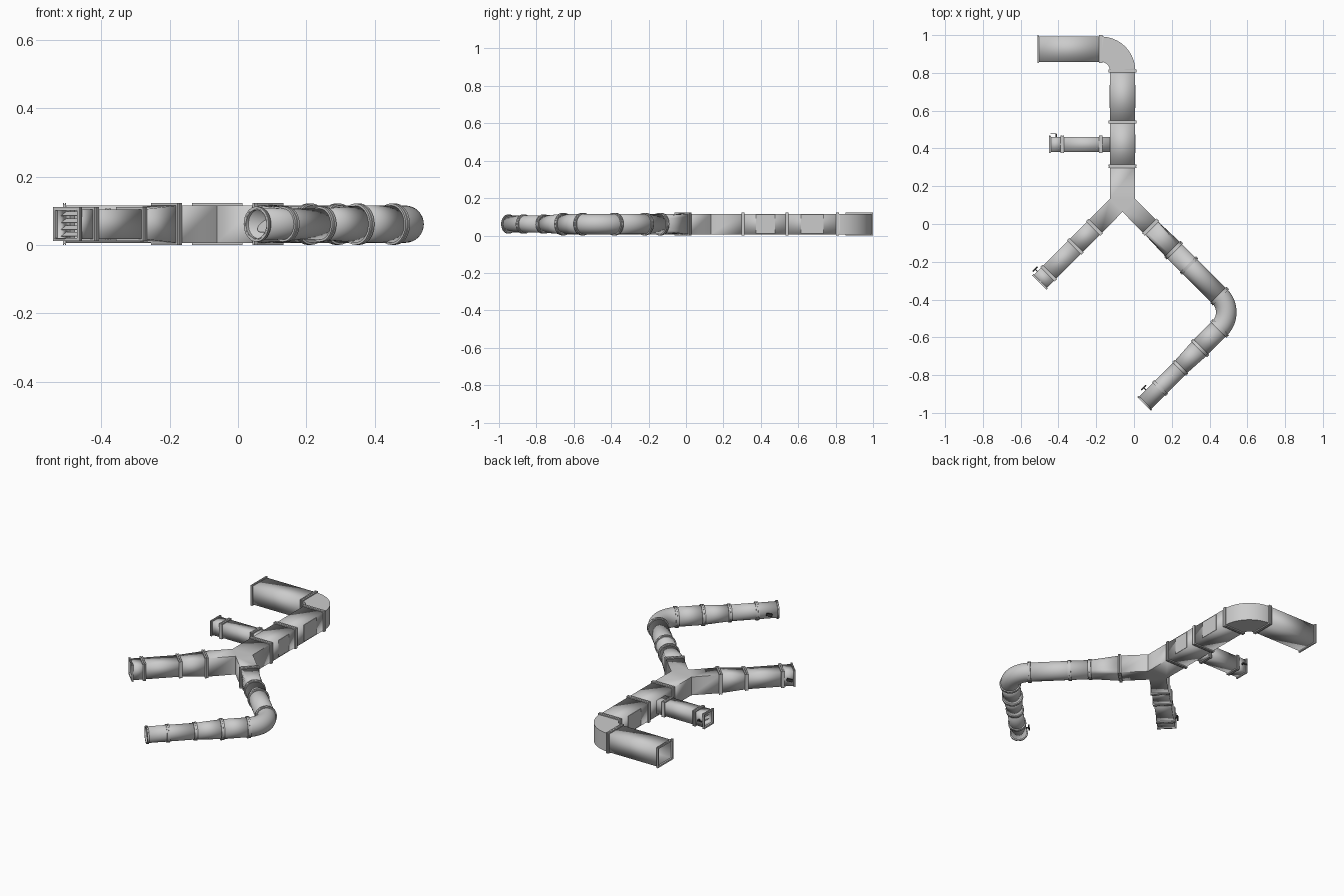
import bpy, bmesh
from math import cos, sin, pi, radians
from mathutils import Vector, Matrix

if "Cube" in bpy.data.objects:
    bpy.data.objects.remove(bpy.data.objects["Cube"])

Z = 0.061            # duct centre height
R2 = 0.5 ** 0.5
FL = 0.0075          # flange overhang
UP = Vector((0, 0, 1))


def V(x, y):
    return Vector((x, y, Z))


def section(pos, d, w, h, round_, n):
    """Cross-section ring: rectangle or ellipse perpendicular to d."""
    side = UP.cross(d).normalized()
    pts = []
    for i in range(n):
        a = pi / 4 + 2 * pi * i / n
        c, s = cos(a), sin(a)
        k = 1 if round_ else 1 / max(abs(c), abs(s))
        pts.append(pos + side * (c * k * w / 2) + UP * (s * k * h / 2))
    return pts


def loft(name, rings, closed=False, wall=0.0):
    bm = bmesh.new()
    vs = [[bm.verts.new(p) for p in r] for r in rings]
    m, n = len(vs), len(vs[0])
    for j in range(m if closed else m - 1):
        a, b = vs[j], vs[(j + 1) % m]
        for i in range(n):
            bm.faces.new((a[i], a[(i + 1) % n], b[(i + 1) % n], b[i]))
    return finish(name, bm, wall)


def finish(name, bm, wall=0.0):
    bmesh.ops.recalc_face_normals(bm, faces=bm.faces)
    me = bpy.data.meshes.new(name)
    bm.to_mesh(me)
    bm.free()
    ob = bpy.data.objects.new(name, me)
    bpy.context.collection.objects.link(ob)
    if wall:
        mod = ob.modifiers.new("wall", 'SOLIDIFY')
        mod.thickness = wall
        mod.offset = 0
    bpy.ops.object.select_all(action='DESELECT')
    ob.select_set(True)
    bpy.context.view_layer.objects.active = ob
    bpy.ops.object.shade_smooth_by_angle(angle=radians(30))
    return ob


def duct(name, p0, p1, s0, s1=None):
    """Straight duct or reducer; s = (width, height, is_round)."""
    s1 = s1 or s0
    d = (p1 - p0).normalized()
    n = 32 if s0[2] or s1[2] else 4
    loft(name, [section(p0, d, *s0, n), section(p1, d, *s1, n)], wall=0.003)


def flange(name, pos, d, s, t=0.009):
    n = 32 if s[2] else 4
    def ring(o, g):
        return section(pos + d * o, d, s[0] + g, s[1] + g, s[2], n)
    loft(name, [ring(-t, -.004), ring(-t, 2 * FL), ring(-.001, 2 * FL), ring(-.001, FL),
                ring(.001, FL), ring(.001, 2 * FL), ring(t, 2 * FL), ring(t, -.004)], True)


def elbow(name, c, radius, a0, a1, s, n, steps=20):
    rings = []
    for i in range(steps + 1):
        a = a0 + (a1 - a0) * i / steps
        o = Vector((cos(a), sin(a), 0))
        rings.append(section(c + o * radius, Vector((-sin(a), cos(a), 0)), *s, n))
    loft(name, rings, wall=0.003)


def box(name, pos, d, size, tilt=0.0, color=None):
    """Box with local x along d, y sideways, z up, tilted about its y axis."""
    side = UP.cross(d).normalized()
    m = Matrix((d, side, UP)).transposed().to_4x4()
    bm = bmesh.new()
    bmesh.ops.create_cube(bm, size=1, matrix=Matrix.Translation(pos) @ m
                          @ Matrix.Rotation(tilt, 4, 'Y') @ Matrix.Diagonal((*size, 1)))
    ob = finish(name, bm)
    if color:
        ob.data.materials.append(color)


dark = bpy.data.materials.new("dark")
dark.diffuse_color = (0.05, 0.05, 0.05, 1)
dark.use_nodes = True
dark.node_tree.nodes["Principled BSDF"].inputs["Base Color"].default_value = dark.diffuse_color

MAIN = (0.132, 0.108, False)
ARM = (0.095, 0.108, False)
FLAT = (0.095, 0.084, False)
SMALL = (0.077, 0.077, False)
PIPE = (0.106, 0.106, True)
THIN = (0.088, 0.088, True)
X, Y = Vector((1, 0, 0)), Vector((0, 1, 0))
SW, SE = Vector((-R2, -R2, 0)), Vector((R2, -R2, 0))
NW = -SE

# main rectangular run with elbow
duct("end_duct", V(-.51, .926), V(-.175, .926), MAIN)
elbow("main_elbow", V(-.175, .81), .115, 0, pi / 2, MAIN, 4)
duct("main_duct", V(-.061, .81), V(-.061, .54), MAIN)
duct("tee_duct", V(-.061, .54), V(-.061, .305), MAIN)
flange("end_flange", V(-.507, .926), X, MAIN, .005)
flange("elbow_flange", V(-.175, .926), X, MAIN)
for y in (.81, .54, .305):
    flange("main_flange", V(-.061, y), Y, MAIN)

# thin access panels on the main run
for x, y in ((-.127, .675), (.005, .675), (.005, .425)):
    box("access_panel", V(x, y), Y, (.12 if y > .5 else .1, .006, .1))

# small side branch
duct("side_branch", V(-.127, .422), V(-.38, .422), SMALL)
duct("side_damper", V(-.38, .422), V(-.448, .422), SMALL)
flange("branch_flange", V(-.175, .422), X, SMALL)
flange("branch_flange", V(-.38, .422), X, SMALL)
flange("branch_flange", V(-.444, .422), X, SMALL, .005)

# Y splitter
s1 = .163 / 1
left0, right0 = V(-.0935, .0985), V(-.0275, .0985)
pl, pr = left0 + SW * s1, right0 + SE * s1
hl = SE * .0475
hr = SW * .0475
outline = [V(-.127, .305), V(-.127, .132), pl - hl, pl + hl, V(-.061, .065),
           pr + hr, pr - hr, V(.005, .132), V(.005, .305)]
bm = bmesh.new()
lo = [bm.verts.new(p - UP * .054) for p in outline]
hi = [bm.verts.new(p + UP * .054) for p in outline]
bm.faces.new(lo)
bm.faces.new(hi)
for i in (0, 1, 3, 4, 6, 7):
    bm.faces.new((lo[i], lo[i + 1], hi[i + 1], hi[i]))
finish("y_splitter", bm, .003)

# left arm: reducer, duct, damper
L = [left0 + SW * s for s in (s1, .307, .507, .578)]
duct("left_reducer", L[0], L[1], ARM, FLAT)
duct("left_duct", L[1], L[2], FLAT)
duct("left_damper", L[2], L[3], FLAT)
flange("left_flange", L[0], SW, ARM)
flange("left_flange", L[1], SW, FLAT)
flange("left_flange", L[2], SW, FLAT)
flange("left_flange", L[3] - SW * .005, SW, FLAT, .005)

# damper blades in both rectangular outlets
for k in range(4):
    dz = UP * ((k - 1.5) * .02)
    box("damper_blade", (L[2] + L[3]) / 2 + dz, SW, (.024, .09, .002), .5)
for k in range(3):
    box("damper_blade", V(-.412, .422) + UP * ((k - 1) * .025), X, (.03, .072, .002), .5)

# right arm: square-to-round transition, pipe, elbow
P = [right0 + SE * s for s in (s1, .335, .45, .68)]
duct("round_transition", P[0], P[1], ARM, PIPE)
duct("round_pipe", P[1], P[3], PIPE)
flange("transition_flange", P[0], SE, ARM)
for p in P[1:]:
    flange("pipe_flange", p, SE, PIPE)
centre = P[3] + SW * .12
elbow("pipe_elbow", centre, .12, pi / 4, -pi / 4, PIPE, 32)

# lower run: pipe, reducer, thin pipe, damper
q0 = centre + SE * .12
Q = [q0 + SW * s for s in (0, .147, .295, .447, .566)]
duct("lower_pipe", Q[0], Q[1], PIPE)
duct("lower_reducer", Q[1], Q[2], PIPE, THIN)
duct("lower_thin_pipe", Q[2], Q[4], THIN)
for q, s in zip(Q[:4], (PIPE, PIPE, THIN, THIN)):
    flange("lower_flange", q, SW, s)
flange("lower_end_flange", Q[4] - SW * .005, SW, THIN, .005)

# butterfly blade in the round outlet
bm = bmesh.new()
mid = (Q[3] + Q[4]) / 2
bmesh.ops.create_cone(bm, cap_ends=True, segments=32, radius1=.042, radius2=.042, depth=.002,
                      matrix=Matrix.Translation(mid) @ Matrix((SW, NW, UP)).transposed().to_4x4()
                      @ Matrix.Rotation(radians(35), 4, 'Y'))
finish("butterfly_blade", bm)

# damper handles
for c, off in ((L[2] * .5 + L[3] * .5, .0475), (mid, .044)):
    box("handle_shaft", c + NW * (off + .009), SW, (.007, .02, .007), 0, dark)
    box("handle_lever", c + NW * (off + .018), SW, (.032, .008, .016), .3, dark)
box("handle_shaft", V(-.412, .468), X, (.007, .018, .007), 0, dark)
box("handle_lever", V(-.425, .477), X, (.032, .003, .008), 0, dark)
